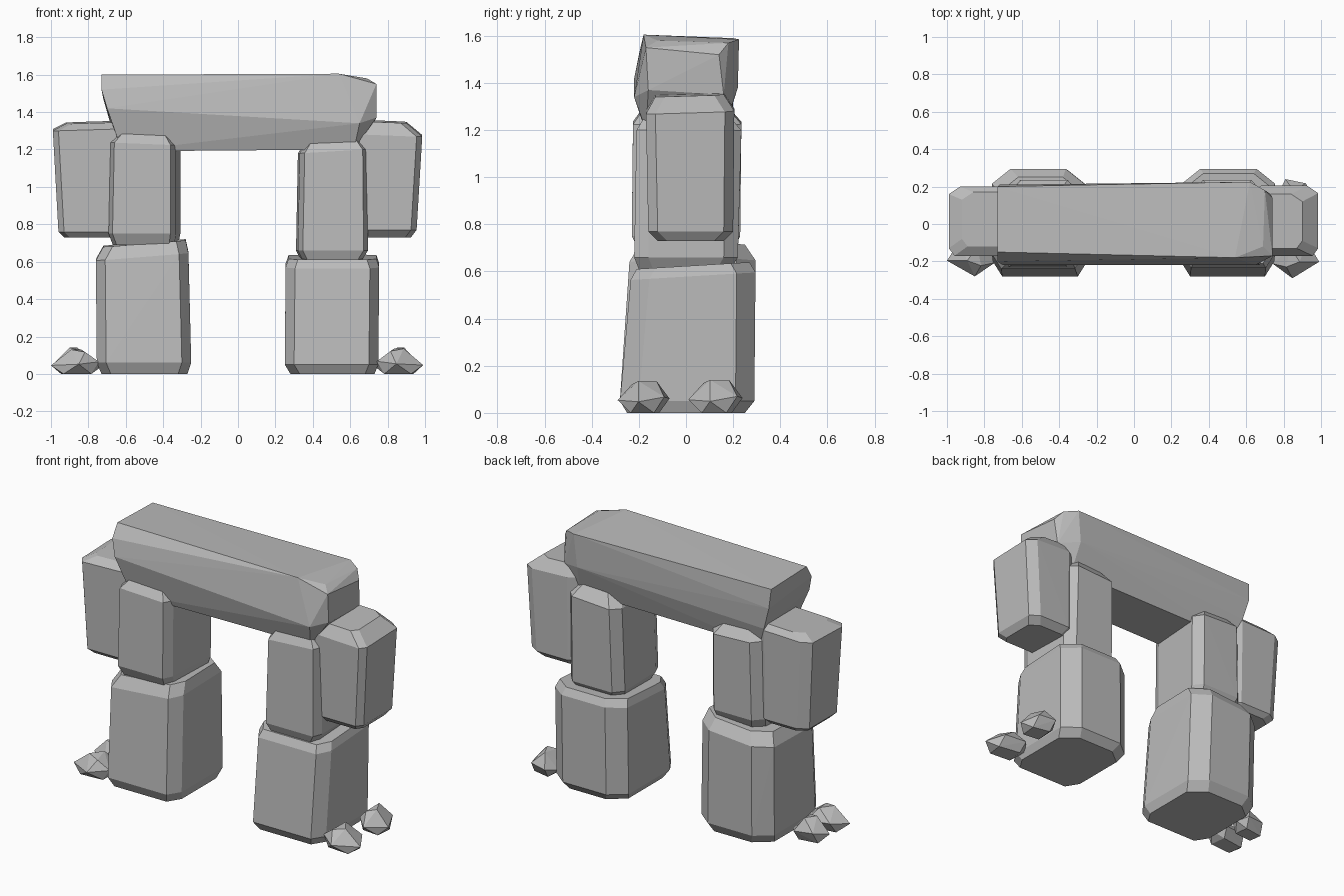
import bpy, bmesh

stone = bpy.data.materials.new("grey stone")
stone.diffuse_color = (0.5, 0.5, 0.5, 1)


def hull(name, points):
    """Faceted rock: convex hull around a few points."""
    bm = bmesh.new()
    for p in points:
        bm.verts.new(p)
    res = bmesh.ops.convex_hull(bm, input=bm.verts[:])
    loose = {v for v in res["geom_interior"] + res["geom_unused"]
             if isinstance(v, bmesh.types.BMVert) and v.is_valid}
    loose |= {v for v in bm.verts if not v.link_faces}
    bmesh.ops.delete(bm, geom=list(loose), context='VERTS')
    bmesh.ops.recalc_face_normals(bm, faces=bm.faces[:])
    mesh = bpy.data.meshes.new(name)
    bm.to_mesh(mesh)
    bm.free()
    mesh.materials.append(stone)
    obj = bpy.data.objects.new(name, mesh)
    bpy.context.collection.objects.link(obj)
    return obj


def block(name, rings, cx, cy, tilt=(0, 0), skew=0):
    """Rough block: stacked rectangles (z, x0, x1, y0, y1) with cut corners,
    upper rings tilted, x sheared along y by skew."""
    pts = []
    for i, (z, x0, x1, y0, y1) in enumerate(rings):
        mx, my = (x0 + x1) / 2, (y0 + y1) / 2
        for x, y in ((x0 + cx, y0), (x1 - cx, y0), (x1, y0 + cy), (x1, y1 - cy),
                     (x1 - 2 * cx, y1), (x0 + 2 * cx, y1), (x0, y1 - cy), (x0, y0 + cy)):
            dz = tilt[0] * (x - mx) + tilt[1] * (y - my) if i >= len(rings) / 2 else 0
            pts.append((x + skew * (y - my), y, z + dz))
    return hull(name, pts)


# Base blocks
block("base_left", [(0, -.73, -.27, -.25, .25), (.06, -.755, -.25, -.28, .285),
                    (.63, -.76, -.265, -.24, .295), (.70, -.72, -.28, -.20, .25)],
      .05, .08, (.08, .02))
block("base_right", [(0, .28, .73, -.25, .25), (.05, .25, .75, -.28, .29),
                     (.58, .255, .755, -.235, .295), (.625, .27, .74, -.21, .27)],
      .05, .08, (0, .06))

# Upright blocks under the lintel
block("pillar_left", [(.69, -.66, -.33, -.20, .20), (.75, -.68, -.32, -.23, .23),
                      (1.23, -.67, -.32, -.225, .235), (1.295, -.62, -.36, -.18, .18)],
      .025, .06, (-.04, 0), .07)
block("pillar_right", [(.61, .34, .66, -.20, .19), (.66, .315, .69, -.22, .22),
                       (1.19, .325, .685, -.21, .235), (1.26, .37, .64, -.17, .18)],
      .025, .06, (.06, 0), -.03)

# Outer hanging blocks
block("side_block_left", [(.73, -.93, -.64, -.13, .16), (.76, -.96, -.62, -.16, .19),
                          (1.31, -.99, -.62, -.17, .20), (1.345, -.92, -.63, -.12, .17)],
      .03, .04, (.03, .03))
block("side_block_right", [(.73, .64, .925, -.12, .16), (.77, .62, .955, -.16, .20),
                           (1.28, .62, .985, -.17, .205), (1.35, .63, .90, -.13, .16)],
      .03, .04, (-.04, .03))

# Lintel across the top
hull("lintel", [
    (-.73, -.20, 1.52), (-.73, -.15, 1.6), (-.73, .2, 1.59), (-.72, .21, 1.47),
    (-.70, -.22, 1.42), (-.68, .2, 1.33), (-.62, -.17, 1.19), (-.62, .16, 1.19),
    (.62, -.17, 1.2), (.62, .16, 1.2), (.54, -.18, 1.605), (.62, .225, 1.585),
    (.69, -.12, 1.58), (.70, .18, 1.57), (.74, -.17, 1.55), (.74, .14, 1.52),
    (.74, -.16, 1.37), (.73, .16, 1.35), (.65, -.22, 1.34), (.6, .22, 1.38)])


# Pebbles beside the bases
def pebble(name, x, y, rx, ry, h):
    s = 1 if x > 0 else -1
    shape = [(-.6, -.4, 0), (.5, -.5, 0), (.6, .4, 0), (-.5, .6, 0),
             (-.9, -.3, .5), (-.1, -1, .4), (1, -.2, .35), (.5, .8, .5),
             (-.6, 1, .45), (-.35, -.45, .9), (.2, -.2, 1), (-.2, .5, 1), (-1, .3, .3)]
    hull(name, [(x + s * a * rx, y + b * ry, c * h) for a, b, c in shape])


pebble("pebble_left_front", -.865, -.175, .135, .105, .13)
pebble("pebble_left_back", -.88, .01, .11, .09, .14)
pebble("pebble_right_front", .86, -.18, .13, .11, .135)
pebble("pebble_right_back", .87, .125, .10, .115, .14)
